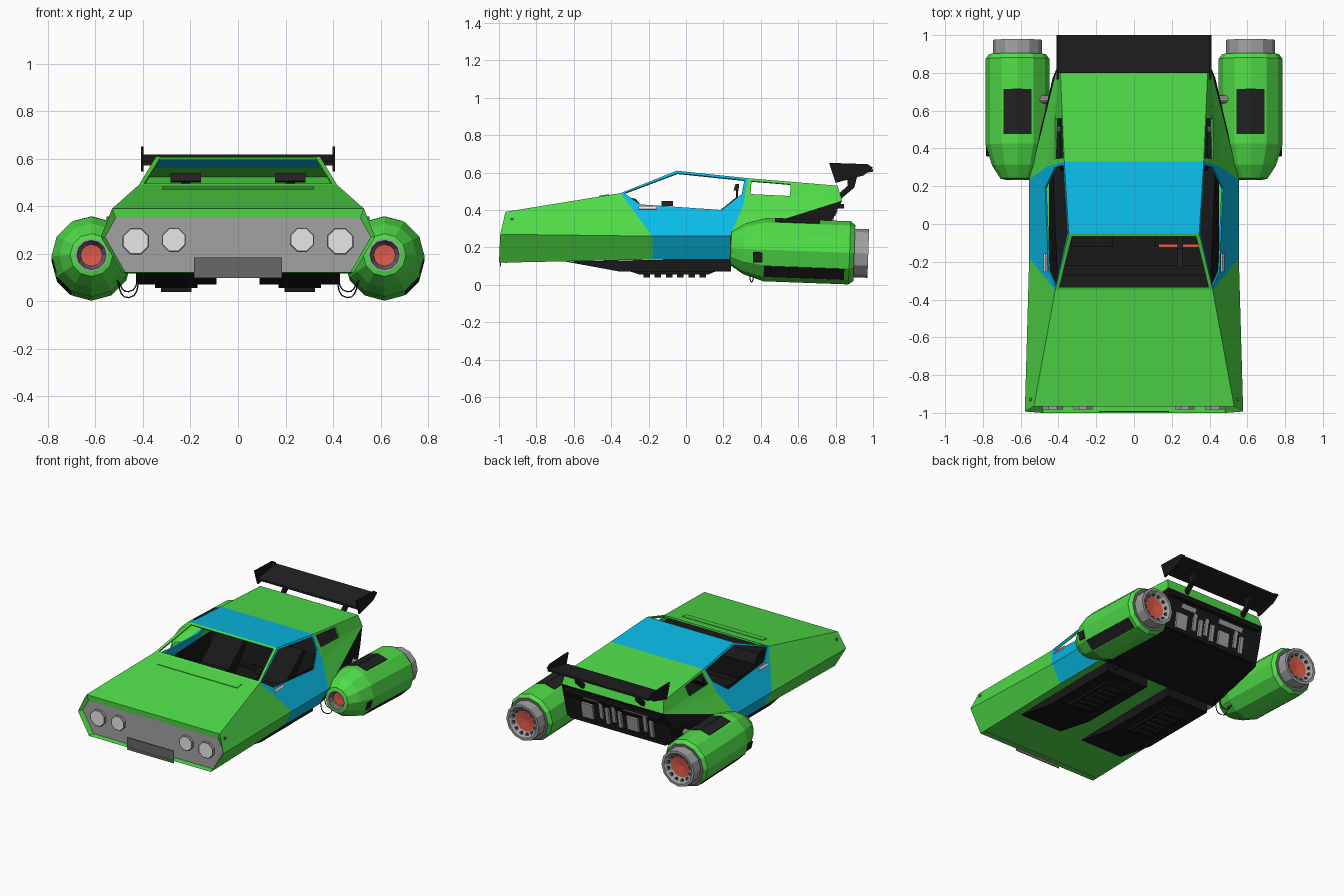
import bpy, bmesh, math
from mathutils import Matrix, Vector

if "Cube" in bpy.data.objects:
    bpy.data.objects.remove(bpy.data.objects["Cube"])

COLORS = {
    "green": (0.08, 0.72, 0.065), "blue": (0.003, 0.50, 0.80), "black": (0.009, 0.009, 0.009),
    "charcoal": (0.015, 0.015, 0.015), "grey": (0.36, 0.36, 0.36), "dark_grey": (0.14, 0.14, 0.14),
    "light_grey": (0.80, 0.80, 0.80), "red": (0.72, 0.10, 0.065),
}
MATS, NAMES = [], list(COLORS)
for n, c in COLORS.items():
    m = bpy.data.materials.new(n)
    m.diffuse_color = (*c, 1)
    m.use_nodes = True
    m.node_tree.nodes["Principled BSDF"].inputs["Base Color"].default_value = m.diffuse_color
    MATS.append(m)


def make(name, bm, mat=None, matrix=Matrix()):
    """Turn a bmesh into an object; mat=None keeps per-face material indices."""
    bmesh.ops.recalc_face_normals(bm, faces=bm.faces)
    me = bpy.data.meshes.new(name)
    bm.to_mesh(me)
    bm.free()
    for m in (MATS if mat is None else [MATS[NAMES.index(mat)]]):
        me.materials.append(m)
    ob = bpy.data.objects.new(name, me)
    bpy.context.collection.objects.link(ob)
    ob.matrix_world = matrix
    return ob


def box(name, loc, size, mat, rot=(0, 0), parent=Matrix()):
    bm = bmesh.new()
    bmesh.ops.create_cube(bm, size=1)
    bmesh.ops.scale(bm, vec=size, verts=bm.verts)
    r = Matrix.Rotation(rot[1], 4, 'Y') @ Matrix.Rotation(rot[0], 4, 'X')
    return make(name, bm, mat, parent @ Matrix.Translation(loc) @ r)


def prism(name, yz, x0, x1, mat):
    """Side profile extruded across x."""
    bm = bmesh.new()
    a = [bm.verts.new((x0, y, z)) for y, z in yz]
    b = [bm.verts.new((x1, y, z)) for y, z in yz]
    bm.faces.new(a)
    bm.faces.new(b[::-1])
    for i in range(len(a)):
        j = (i + 1) % len(a)
        bm.faces.new((a[i], a[j], b[j], b[i]))
    return make(name, bm, mat)


def lathe(name, prof, n, matrix):
    """Rings (y, radius, colour of the band to the next ring) around the y axis."""
    bm = bmesh.new()
    rings = [[bm.verts.new((max(r, 1e-5) * math.cos(2 * math.pi * k / n), y,
                            max(r, 1e-5) * math.sin(2 * math.pi * k / n))) for k in range(n)]
             for y, r, _ in prof]
    for i in range(len(prof) - 1):
        for k in range(n):
            q = (k + 1) % n
            f = bm.faces.new((rings[i][k], rings[i][q], rings[i + 1][q], rings[i + 1][k]))
            f.material_index = NAMES.index(prof[i][2])
    bmesh.ops.remove_doubles(bm, verts=bm.verts, dist=1e-4)
    return make(name, bm, None, matrix)


# --- body shell: right-hand panels mirrored, centre panels spanning both sides
shell = bmesh.new()


def face(pts, mat):
    f = shell.faces.new([shell.verts.new(p) for p in pts])
    f.material_index = NAMES.index(mat)


def flip(p):
    return (-p[0], p[1], p[2])


def side(mat, *pts):
    face(pts, mat)
    face([flip(p) for p in pts], mat)


def span(mat, *pts):
    face(list(pts) + [flip(p) for p in reversed(pts)], mat)


def ring(mat, outer, inner):
    for i in range(len(outer)):
        j = (i + 1) % len(outer)
        side(mat, outer[i], outer[j], inner[j], inner[i])


def flank(y, z):
    return (0.555 - 0.6 * (z - 0.26), y, z)


hood_f, belt_f, low_f = (0.53, -0.965, 0.39), (0.578, -0.993, 0.27), (0.485, -1.0, 0.118)
ws_low, ws_top = flank(-0.35, 0.49), flank(-0.05, 0.61)
roof_r, pillar, belt_r, belt_m = flank(0.33, 0.57), flank(0.305, 0.42), flank(0.235, 0.26), flank(-0.18, 0.26)
deck_r, lip_r = (0.39, 0.81, 0.53), (0.405, 0.835, 0.45)
low_m, low_r = (0.485, -0.18, 0.135), (0.485, 0.235, 0.135)
tail_m, tail_b = (0.43, 0.775, 0.335), (0.42, 0.75, 0.19)
# hood, roof, rear deck, floor
span("green", hood_f, ws_low)
span("blue", ws_top, roof_r)
span("green", roof_r, deck_r)
span("green", deck_r, lip_r)
span("green", low_f, low_m)
span("green", low_m, low_r)
# windscreen frame
ws_low_i, ws_top_i = (0.395, -0.335, 0.496), (0.328, -0.065, 0.604)
side("green", ws_low, ws_top, ws_top_i, ws_low_i)
span("green", ws_top, ws_top_i)
span("green", ws_low, ws_low_i)
# front fenders
side("green", hood_f, ws_low, belt_m, belt_f)
side("green", belt_f, belt_m, low_m, low_f)
# doors with open window
ring("blue", [ws_low, ws_top, roof_r, pillar, belt_r, belt_m],
     [flank(*p) for p in ((-0.33, 0.49), (-0.045, 0.597), (0.312, 0.56), (0.298, 0.485), (0.19, 0.40), (-0.245, 0.43))])
side("blue", belt_m, belt_r, low_r, low_m)
# rear quarters with open window
ring("green", [roof_r, deck_r, lip_r, pillar],
     [(0.376, 0.35, 0.555), (0.384, 0.56, 0.537), (0.417, 0.555, 0.475), (0.419, 0.345, 0.485)])
side("green", pillar, lip_r, belt_r)
# dark tail
side("black", belt_r, lip_r, tail_m)
side("black", belt_r, tail_m, tail_b, low_r)
span("black", lip_r, tail_m)
span("black", tail_m, tail_b)
span("black", low_r, tail_b)
# nose: green rim and recessed grey panel
nose_i = [(0.515, -0.962, 0.35), (0.56, -0.962, 0.27), (0.475, -0.962, 0.122)]
span("green", hood_f, nose_i[0])
side("green", hood_f, belt_f, nose_i[1], nose_i[0])
side("green", belt_f, low_f, nose_i[2], nose_i[1])
span("green", low_f, nose_i[2])
span("grey", nose_i[0], nose_i[1])
span("grey", nose_i[1], nose_i[2])
bmesh.ops.remove_doubles(shell, verts=shell.verts, dist=1e-4)
body = make("body_shell", shell)
mod = body.modifiers.new("thickness", 'SOLIDIFY')
mod.thickness, mod.offset = 0.01, -1

# --- nose and hood details
box("front_plate", (0, -0.992, 0.141), (0.37, 0.004, 0.088), "dark_grey")
box("hood_vent", (0, -0.438, 0.476), (0.64, 0.055, 0.008), "green", (0.16, 0))
for s in (-1, 1):
    for x, z, r in ((0.43, 0.252, 0.06), (0.27, 0.258, 0.054)):
        lathe("headlight", [(-0.018, 0, "light_grey"), (-0.018, r * 0.9, "dark_grey"), (-0.016, r, "grey"),
                            (0.01, r, "grey")], 8,
              Matrix.Translation((s * x, -0.965, z)) @ Matrix.Rotation(math.pi / 8, 4, 'Y'))
    box("corner_marker", (s * 0.547, -0.93, 0.35), (0.012, 0.015, 0.015), "dark_grey")
    box("door_handle", (s * 0.467, -0.205, 0.41), (0.016, 0.10, 0.018), "light_grey", (0, -s * 0.54))

# --- cabin: open tub, dash, shelf, seats, controls
tub = bmesh.new()
lo = [tub.verts.new(p) for p in ((-.45, -.36, .2), (.45, -.36, .2), (.45, .30, .2), (-.45, .30, .2))]
hi = [tub.verts.new(p) for p in ((-.4, -.36, .39), (.4, -.36, .39), (.43, .30, .39), (-.43, .30, .39))]
tub.faces.new(lo)
for i in range(4):
    tub.faces.new((lo[i], lo[(i + 1) % 4], hi[(i + 1) % 4], hi[i]))
make("cabin_tub", tub, "black")
prism("dashboard", [(-0.35, 0.25), (-0.35, 0.475), (-0.27, 0.46), (-0.22, 0.40), (-0.24, 0.25)], -0.39, 0.39, "black")
prism("rear_shelf", [(0.28, 0.25), (0.31, 0.44), (0.78, 0.455), (0.72, 0.42)], -0.39, 0.39, "black")
for s in (-1, 1):
    x = s * 0.22
    prism("seat_back", [(0.03, 0.28), (0.21, 0.42), (0.27, 0.47), (0.29, 0.45), (0.13, 0.24)], x - 0.11, x + 0.11, "black")
    box("seat_cushion", (x, -0.01, 0.26), (0.22, 0.22, 0.07), "black")
    prism("headrest", [(0.255, 0.505), (0.265, 0.54), (0.285, 0.54), (0.28, 0.50)], x - 0.065, x + 0.065, "charcoal")
    box("headrest_post", (x, 0.272, 0.485), (0.04, 0.012, 0.05), "black")
box("control_yoke", (0.245, -0.10, 0.435), (0.03, 0.06, 0.025), "charcoal")
box("control_column", (0.245, -0.18, 0.40), (0.03, 0.16, 0.03), "charcoal")
for x in (0.18, 0.31):
    box("control_light", (x, -0.115, 0.34), (0.10, 0.02, 0.006), "red")

# --- belly pods with cooling fins
for s in (-1, 1):
    x = s * 0.26
    prism("belly_pod", [(-0.65, 0.125), (-0.35, 0.07), (0.24, 0.07), (0.24, 0.14)], x - 0.17, x + 0.17, "black")
    prism("belly_plate", [(-0.30, 0.072), (-0.25, 0.055), (0.12, 0.055), (0.16, 0.072)], x - 0.09, x + 0.09, "black")
    for i in range(6):
        box("belly_fin", (x, -0.21 + i * 0.06, 0.05), (0.13, 0.035, 0.024), "black")

# --- tail machinery
for i, x in enumerate((-0.27, -0.22, -0.02, 0.03, 0.08, 0.13)):
    box("tail_pipe_bank", (x, 0.768, 0.285 + 0.025 * (i % 2)), (0.028, 0.03, 0.12), "grey", (-0.17, 0))
for x, w in ((-0.16, 0.2), (0.2, 0.12)):
    box("tail_manifold", (x, 0.795, 0.385), (w, 0.02, 0.03), "grey", (-0.48, 0))
box("tail_block", (-0.12, 0.765, 0.28), (0.09, 0.03, 0.10), "grey", (-0.17, 0))
box("tail_block", (0.24, 0.765, 0.28), (0.09, 0.03, 0.11), "grey", (-0.17, 0))
for z, y in ((0.205, 0.755), (0.42, 0.825)):
    box("tail_frame", (0, y, z), (0.76, 0.04, 0.025), "black")

# --- spoiler
prism("spoiler_wing", [(0.80, 0.572), (1.0, 0.605), (1.0, 0.618), (0.80, 0.587)], -0.40, 0.40, "charcoal")
for s in (-1, 1):
    prism("spoiler_end", [(0.765, 0.652), (0.97, 0.645), (1.0, 0.625), (0.95, 0.585), (0.80, 0.545)],
          s * 0.397, s * 0.409, "black")
    prism("spoiler_strut", [(0.86, 0.59), (0.92, 0.6), (0.90, 0.52), (0.83, 0.46), (0.815, 0.485), (0.865, 0.53)],
          s * 0.24 - 0.012, s * 0.24 + 0.012, "black")

# --- engines, slightly nose-up, with access panels, nozzle holes, strut and hoses
ENGINE = [(-0.325, 0, "red"), (-0.33, 0.046, "dark_grey"), (-0.365, 0.062, "grey"), (-0.365, 0.07, "green"),
          (-0.36, 0.09, "green"), (-0.29, 0.135, "green"), (-0.18, 0.169, "green"), (0.275, 0.169, "green"),
          (0.30, 0.15, "dark_grey"), (0.30, 0.13, "grey"), (0.375, 0.13, "grey"), (0.375, 0.112, "grey"),
          (0.345, 0.075, "red"), (0.335, 0, "red")]
for s in (-1, 1):
    E = Matrix.Translation((s * 0.617, 0.6, 0.181)) @ Matrix.Rotation(-0.037, 4, 'X')
    lathe("engine", ENGINE, 12, E)
    # panels lie on the flat facets: (facet angle, centre y, length, width)
    for deg, cy, ln, w in ((75, -0.01, 0.24, 0.075), (105, -0.01, 0.24, 0.075), (-45, 0.035, 0.43, 0.08),
                           (-15, -0.215, 0.05, 0.055)):
        a, cr = math.radians(deg), 0.1625
        off = {75: 0.006, 105: -0.006}.get(deg, 0)  # top pair meets at the ridge
        c = (s * (cr * math.cos(a) - off * math.sin(a)), cy, cr * math.sin(a) + off * math.cos(a))
        box("engine_panel", c, (0.007, ln, w), "charcoal", (0, -s * a), E)
    for k in range(12):
        t = 2 * math.pi * (k + 0.5) / 12
        lathe("nozzle_hole", [(0.364, 0, "dark_grey"), (0.364, 0.012, "charcoal"), (0.345, 0.012, "charcoal")], 8,
              E @ Matrix.Translation((0.091 * math.cos(t), 0, 0.091 * math.sin(t))))
    for nm, y, z, r, mat in (("engine_strut", 0.66, 0.27, 0.022, "grey"), ("lower_strut", 0.5, 0.22, 0.018, "dark_grey")):
        lathe(nm, [(-0.08, r, mat), (0.08, r, mat)], 10,
              Matrix.Translation((s * 0.46, y, z)) @ Matrix.Rotation(math.pi / 2, 4, 'Z'))
    for dy, low in ((0.34, 0.0), (0.38, 0.025)):
        cu = bpy.data.curves.new("hose", 'CURVE')
        cu.dimensions, cu.bevel_depth, cu.bevel_resolution, cu.resolution_u = '3D', 0.003, 1, 6
        sp = cu.splines.new('BEZIER')
        sp.bezier_points.add(2)
        for bp, p in zip(sp.bezier_points, ((0.41, dy, 0.16), (0.46, dy + 0.01, 0.015 + low), (0.52, dy + 0.03, 0.12))):
            bp.co = Vector((s * p[0], p[1], p[2]))
            bp.handle_left_type = bp.handle_right_type = 'AUTO'
        cu.materials.append(MATS[NAMES.index("black")])
        bpy.context.collection.objects.link(bpy.data.objects.new("hose", cu))
